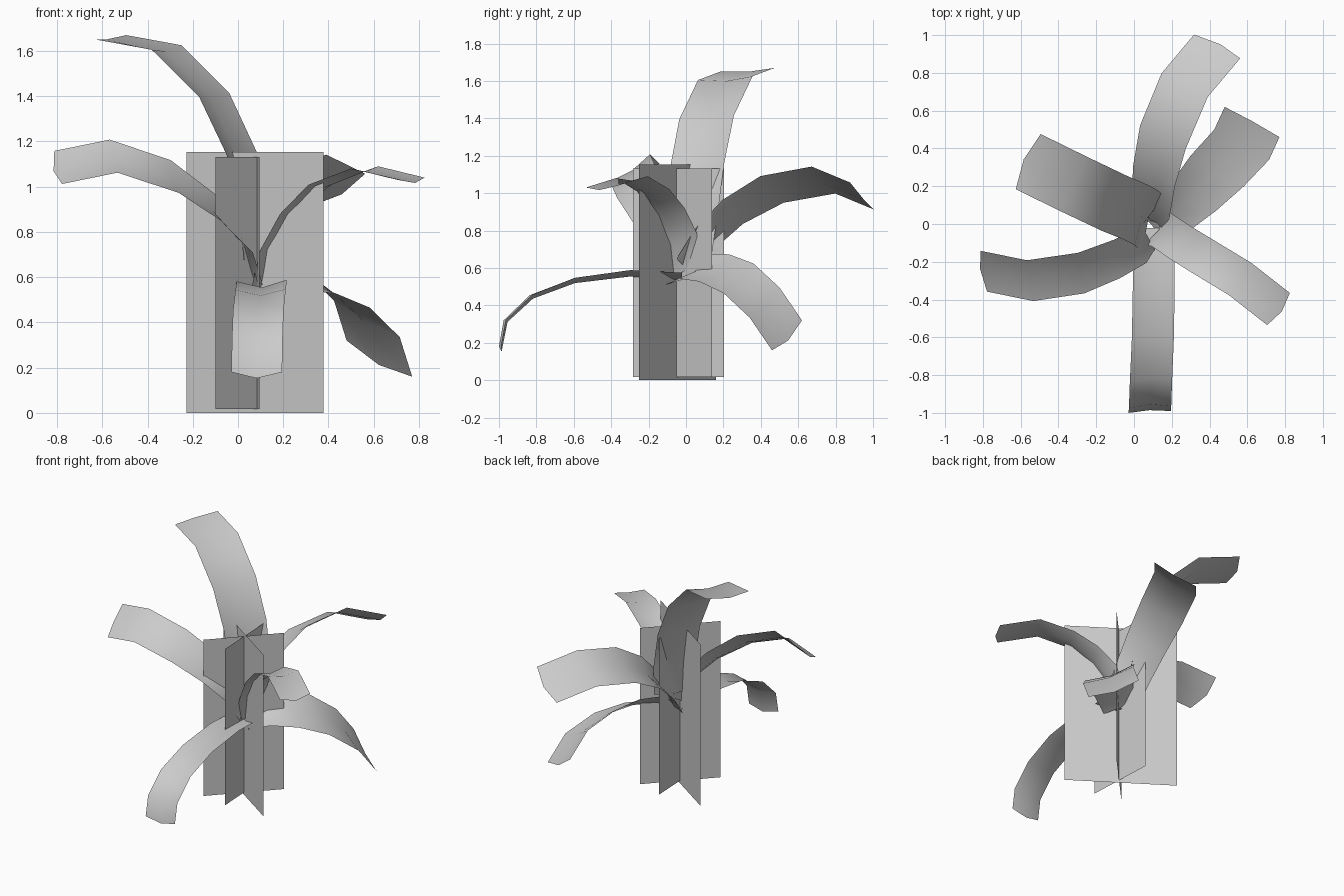
import bpy
from mathutils import Vector

if "Cube" in bpy.data.objects:
    bpy.data.objects.remove(bpy.data.objects["Cube"])


def mesh_object(name, verts, faces, smooth=False):
    me = bpy.data.meshes.new(name)
    me.from_pydata([tuple(v) for v in verts], [], faces)
    me.update()
    for p in me.polygons:
        p.use_smooth = smooth
    ob = bpy.data.objects.new(name, me)
    bpy.context.collection.objects.link(ob)
    return ob


def card(name, a, b, z0, z1):
    """Upright flat stem card between two ground points."""
    verts = [(*a, z0), (*b, z0), (*b, z1), (*a, z1)]
    return mesh_object(name, verts, [(0, 1, 2, 3)])


def leaf(name, path, half_root, half_tip, fold=0.035):
    """Strap leaf: path from root to tip, creased down the middle."""
    pts = [Vector(p) for p in path]
    n = len(pts)
    verts, faces = [], []
    for i, p in enumerate(pts):
        t = i / (n - 1)
        half = Vector(half_root).lerp(Vector(half_tip), min(1, t * 1.6))
        along = (pts[min(i + 1, n - 1)] - pts[max(i - 1, 0)]).normalized()
        normal = along.cross(half).normalized()
        if normal.z < 0:
            normal = -normal
        mid = p - normal * fold * (1 - 0.6 * t)
        if i == n - 1:
            mid += along * 0.025          # slightly pointed tip
        verts += [p - half, mid, p + half]
        if i:
            k = 3 * i
            faces += [(k - 3, k - 2, k + 1, k), (k - 2, k - 1, k + 2, k + 1)]
    return mesh_object(name, verts, faces, smooth=True)


# Three crossed upright cards forming the stem
card("stem_card_wide", (0.378, -0.25), (-0.228, 0.16), 0.0, 1.153)
card("stem_card_diagonal", (-0.10, -0.245), (0.265, 0.14), 0.017, 1.132)
card("stem_card_side", (0.095, -0.283), (0.072, 0.203), 0.017, 1.132)

# Six arching leaves
leaf("leaf_front",
     [(.10, -.02, .57), (.105, -.3, .585), (.10, -.6, .545),
      (.09, -.83, .455), (.085, -.97, .32), (.083, -.995, .18)],
     (.11, 0, .005), (.112, .005, 0))
leaf("leaf_left",
     [(.095, -.045, .605), (.05, -.11, .76), (-.09, -.185, .91),
      (-.28, -.26, 1.045), (-.55, -.30, 1.135), (-.795, -.25, 1.085)],
     (.015, -.09, -.04), (.017, -.108, -.073))
leaf("leaf_right",
     [(.10, -.02, .58), (.145, -.03, .75), (.24, -.095, .90),
      (.37, -.175, 1.015), (.56, -.29, 1.085), (.765, -.45, 1.035)],
     (.045, .09, .05), (.06, .085, .005))
leaf("leaf_tall",
     [(.09, 0, .68), (.07, .03, .9), (.015, .06, 1.15),
      (-.105, .11, 1.405), (-.315, .21, 1.615), (-.56, .33, 1.66)],
     (.065, .14, .005), (.066, .146, .01))
leaf("leaf_back",
     [(.09, -.01, .6), (.09, .095, .75), (.105, .25, .90),
      (.153, .46, 1.02), (.268, .735, 1.07), (.44, .94, .985)],
     (.09, -.04, .05), (.122, -.063, .072))
leaf("leaf_back_right",
     [(.10, -.03, .57), (.20, .04, .61), (.32, .15, .60),
      (.44, .28, .545), (.57, .42, .415), (.625, .54, .24)],
     (.06, -.08, -.06), (.145, -.08, -.08))
